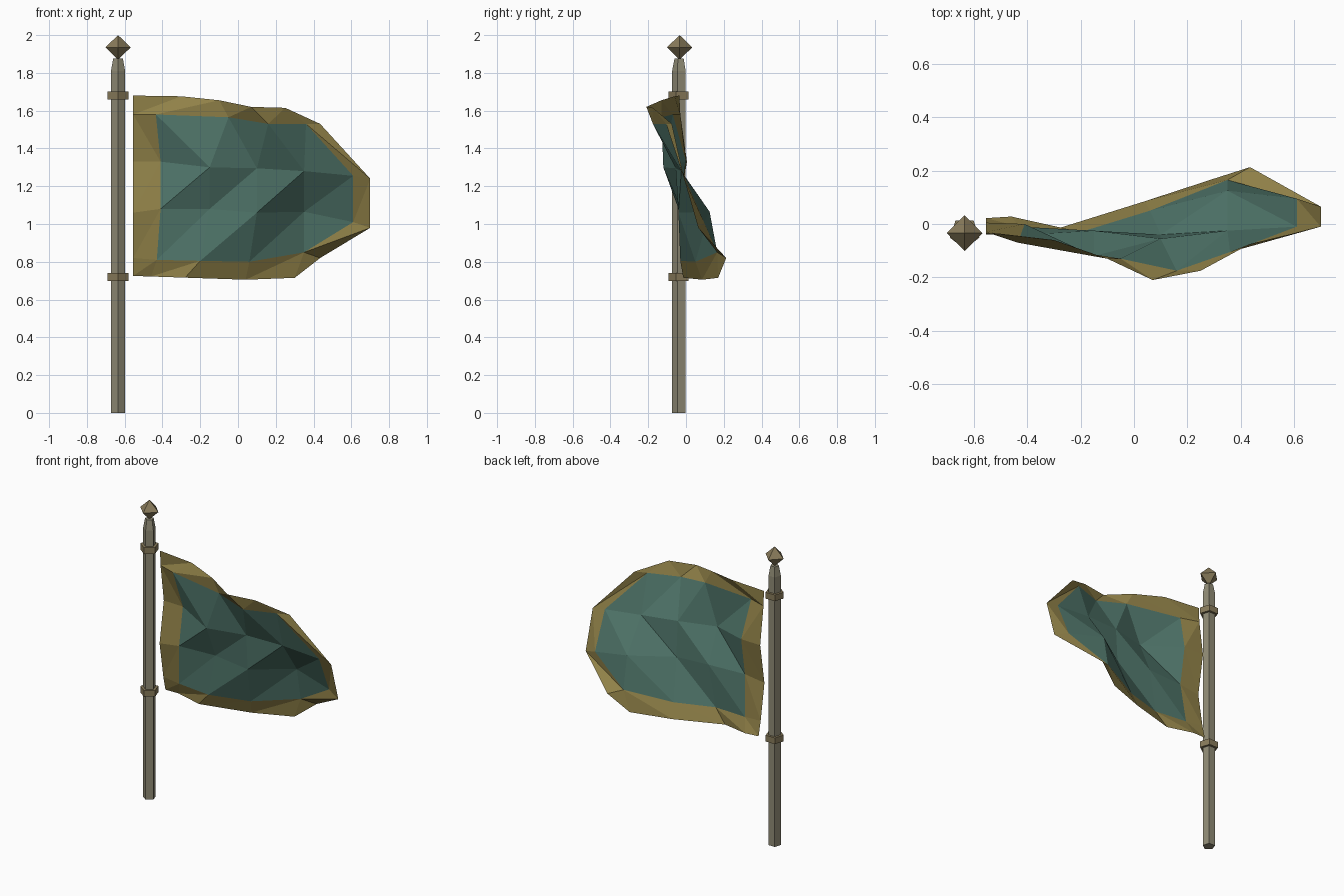
import bpy, bmesh
from math import cos, sin, pi

if "Cube" in bpy.data.objects:
    bpy.data.objects.remove(bpy.data.objects["Cube"])

PX, PY = -0.635, -0.034


def material(name, rgb):
    m = bpy.data.materials.new(name)
    m.diffuse_color = (*rgb, 1)
    m.use_nodes = True
    m.node_tree.nodes["Principled BSDF"].inputs["Base Color"].default_value = m.diffuse_color
    return m


TEAL = material("teal_cloth", (0.08, 0.18, 0.145))
GOLD = material("gold_trim", (0.28, 0.22, 0.065))
WOOD = material("pole_grey", (0.28, 0.26, 0.18))
BRASS = material("brass", (0.25, 0.20, 0.105))


def make_object(name, bm, mats):
    me = bpy.data.meshes.new(name)
    bm.to_mesh(me)
    bm.free()
    for m in mats:
        me.materials.append(m)
    ob = bpy.data.objects.new(name, me)
    bpy.context.collection.objects.link(ob)
    return ob


def lathe(name, profile, sides, mat):
    """Flat-faced turned part on the pole axis, one edge to the front; profile is (radius, z)."""
    bm = bmesh.new()
    angles = [2 * pi * i / sides - pi / 2 for i in range(sides)]
    rings = [[bm.verts.new((PX + r * cos(a), PY + r * sin(a), z)) for a in angles]
             for r, z in profile]
    for a, b in zip(rings, rings[1:]):
        for i in range(sides):
            j = (i + 1) % sides
            bm.faces.new((a[i], a[j], b[j], b[i]))
    bm.faces.new(rings[0][::-1])
    bm.faces.new(rings[-1])
    bmesh.ops.recalc_face_normals(bm, faces=bm.faces)
    return make_object(name, bm, [mat])


# Five-sided pole with tapered tip, and two rings
lathe("pole", [(0.0395, 0), (0.0395, 1.81), (0.027, 1.875)], 5, WOOD)
for label, z in (("lower", 0.72), ("upper", 1.68)):
    lathe(label + "_ring", [(0.058, z - 0.021), (0.058, z + 0.021)], 5, BRASS)

# Pointed finial
bm = bmesh.new()
tips = [bm.verts.new((PX, PY, z)) for z in (1.87, 2.0)]
belt = [bm.verts.new((PX + 0.067 * cos(i * pi / 2), PY + 0.067 * sin(i * pi / 2), 1.935))
        for i in range(4)]
for i in range(4):
    for tip in tips:
        bm.faces.new((belt[i], belt[(i + 1) % 4], tip))
bmesh.ops.recalc_face_normals(bm, faces=bm.faces)
make_object("finial", bm, [BRASS])

# Flag cloth: cross-sections from hoist to fly, each from top to bottom
hoist = [(-.555, -.035, 1.68), (-.555, -.03, 1.58), (-.555, .005, 1.33),
         (-.555, -.04, 1.06), (-.555, .0, .82), (-.555, .022, .725)]
col1 = [(-.30, -.06, 1.676), (-.435, -.07, 1.58), (-.41, .0, 1.33),
        (-.41, -.04, 1.08), (-.43, -.01, .81), (-.46, .028, .722)]
col2 = [(-.10, -.13, 1.655), (-.05, -.13, 1.565), (-.15, -.12, 1.30),
        (-.15, -.025, 1.08), (-.20, -.03, .805), (-.28, -.015, .716)]
col3 = [(.07, -.21, 1.62), (.16, -.175, 1.53), (.10, -.055, 1.295),
        (.10, -.04, 1.06), (.06, .05, .80), (.04, .085, .705)]
col4 = [(.25, -.175, 1.615), (.36, -.105, 1.53), (.35, -.025, 1.28),
        (.35, .125, 1.065), (.35, .165, .85), (.30, .17, .715)]
# the fly corners are cut off, so corner points repeat
top, low = (.435, -.075, 1.53), (.435, .213, .82)
col5 = [top, col4[1], (.61, -.01, 1.255), (.61, .095, 1.01), col4[4], low]
fly = [top, top, (.70, -.01, 1.24), (.70, .065, .98), low, low]
cols = [hoist, col1, col2, col3, col4, col5, fly]

bm = bmesh.new()
verts = {}
for p in sum(cols, []):
    if p not in verts:
        verts[p] = bm.verts.new(p)
for c in range(6):
    for r in range(5):
        tl, bl = cols[c][r], cols[c][r + 1]
        tr, br = cols[c + 1][r], cols[c + 1][r + 1]
        # fold direction: downwards in the upper panel, upwards elsewhere
        if r == 1:
            tris = ((tl, bl, br), (tl, br, tr))
        else:
            tris = ((tl, bl, tr), (bl, br, tr))
        for t in tris:
            if len(set(t)) == 3:
                f = bm.faces.new([verts[p] for p in t])
                f.material_index = int(c in (0, 5) or r in (0, 4))
make_object("flag", bm, [TEAL, GOLD])
